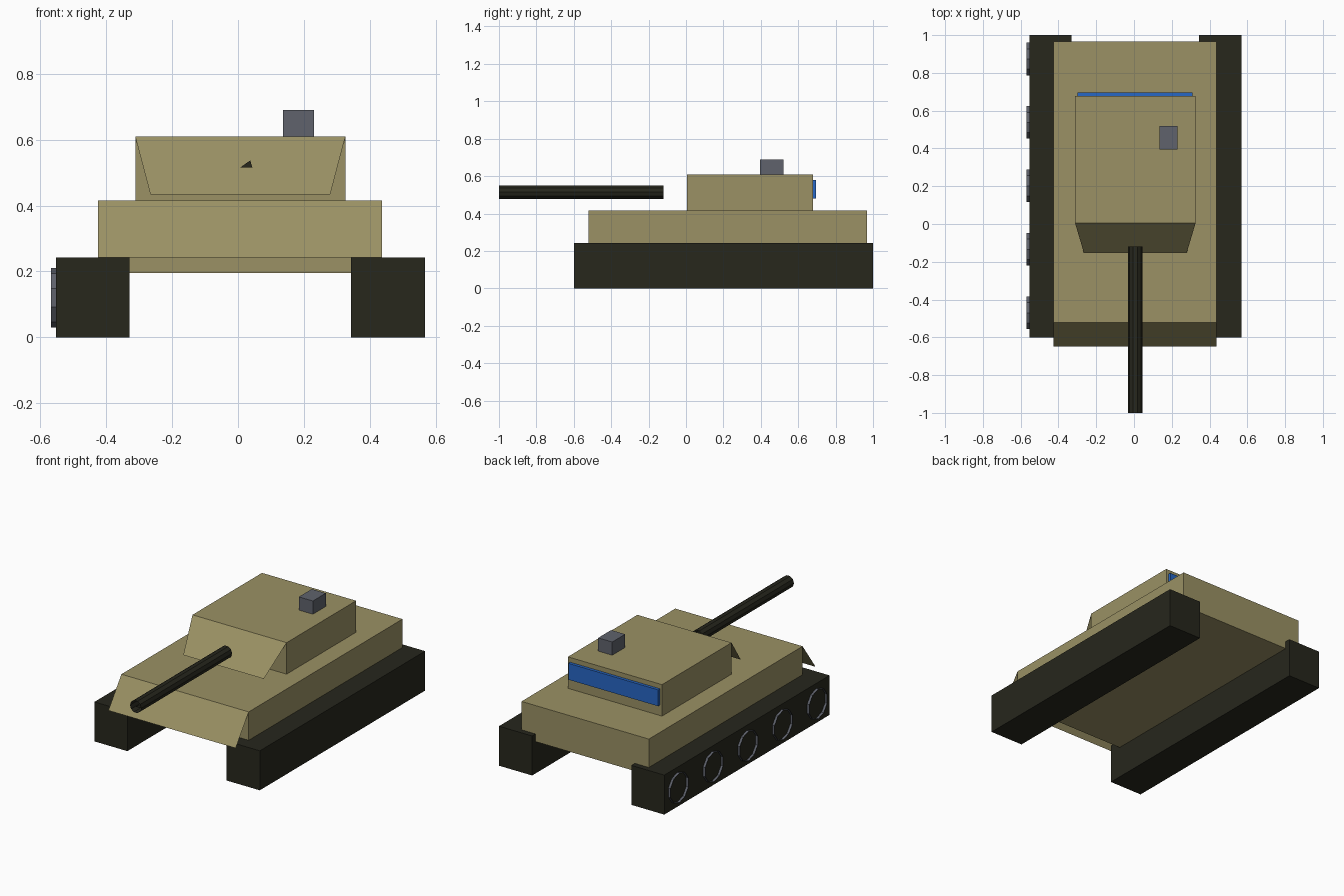
import bpy, bmesh, math
from mathutils import Matrix, Vector

if "Cube" in bpy.data.objects:
    bpy.data.objects.remove(bpy.data.objects["Cube"])


def material(name, rgb):
    m = bpy.data.materials.new(name)
    m.use_nodes = True
    color = (*rgb, 1)
    m.diffuse_color = color
    m.node_tree.nodes["Principled BSDF"].inputs["Base Color"].default_value = color
    return m


tan = material("desert tan", (0.325, 0.284, 0.128))
dark = material("dark olive", (0.02, 0.02, 0.012))
grey = material("steel grey", (0.115, 0.123, 0.15))
blue = material("blue", (0.02, 0.135, 0.56))


def finish(name, bm, mat):
    mesh = bpy.data.meshes.new(name)
    bm.to_mesh(mesh)
    bm.free()
    mesh.materials.append(mat)
    ob = bpy.data.objects.new(name, mesh)
    bpy.context.collection.objects.link(ob)
    return ob


def box(name, x, y, z, mat):
    """Box from its (low, high) range on each axis."""
    bm = bmesh.new()
    bmesh.ops.create_cube(bm, size=1)
    for v in bm.verts:
        v.co = Vector([(r[0] + r[1]) / 2 + c * (r[1] - r[0])
                       for c, r in zip(v.co, (x, y, z))])
    return finish(name, bm, mat)


def sheet(name, corners, mat):
    """Single thin face through the given corners."""
    bm = bmesh.new()
    bm.faces.new([bm.verts.new(c) for c in corners])
    return finish(name, bm, mat)


def sloped_plate(name, top, bottom, mat):
    """Sheet between two level edges given as (x low, x high, y, z)."""
    return sheet(name, [(bottom[0], *bottom[2:]), (bottom[1], *bottom[2:]),
                        (top[1], *top[2:]), (top[0], *top[2:])], mat)


def tube(name, center, radius, length, axis, mat, sides=10):
    """Open-ended tube along the x or y axis."""
    bm = bmesh.new()
    bmesh.ops.create_cone(bm, cap_ends=False, segments=sides,
                          radius1=radius, radius2=radius, depth=length)
    turn = Matrix.Rotation(math.pi / 2, 4, "Y" if axis == "x" else "X")
    spin = Matrix.Rotation(math.pi / 2, 4, "Z")
    bm.transform(Matrix.Translation(center) @ turn @ spin)
    return finish(name, bm, mat)


# Tracks and hull, whose belly hangs down between the tracks
box("right_track", (-0.553, -0.33), (-0.6, 1), (0, 0.242), dark)
box("left_track", (0.343, 0.568), (-0.6, 1), (0, 0.242), dark)
box("hull", (-0.425, 0.438), (-0.522, 0.967), (0.195, 0.416), tan)
sloped_plate("hull_front_plate", (-0.425, 0.438, -0.522, 0.416),
             (-0.425, 0.438, -0.648, 0.242), tan)

# Road wheel rims on the outer face of the right track
for i in range(5):
    tube(f"wheel_rim_{i + 1}", (-0.558, -0.47 + 0.336 * i, 0.12),
         0.091, 0.02, "x", grey)

# Turret with its sloped front, roof hatch and rear panel
box("turret", (-0.312, 0.326), (0.005, 0.678), (0.416, 0.609), tan)
sloped_plate("turret_front_plate", (-0.312, 0.326, 0.005, 0.609),
             (-0.266, 0.28, -0.15, 0.434), tan)
box("roof_hatch", (0.136, 0.231), (0.395, 0.52), (0.609, 0.69), grey)
box("rear_panel", (-0.298, 0.311), (0.678, 0.696), (0.48, 0.58), blue)

# Gun barrel with a sliver of cap at the muzzle
tube("gun_barrel", (0.006, -0.56, 0.515), 0.038, 0.88, "y", dark)
sheet("muzzle_sliver", [(0.006, -1, 0.515), (0.044, -1, 0.515),
                        (0.037, -1, 0.537)], dark)
